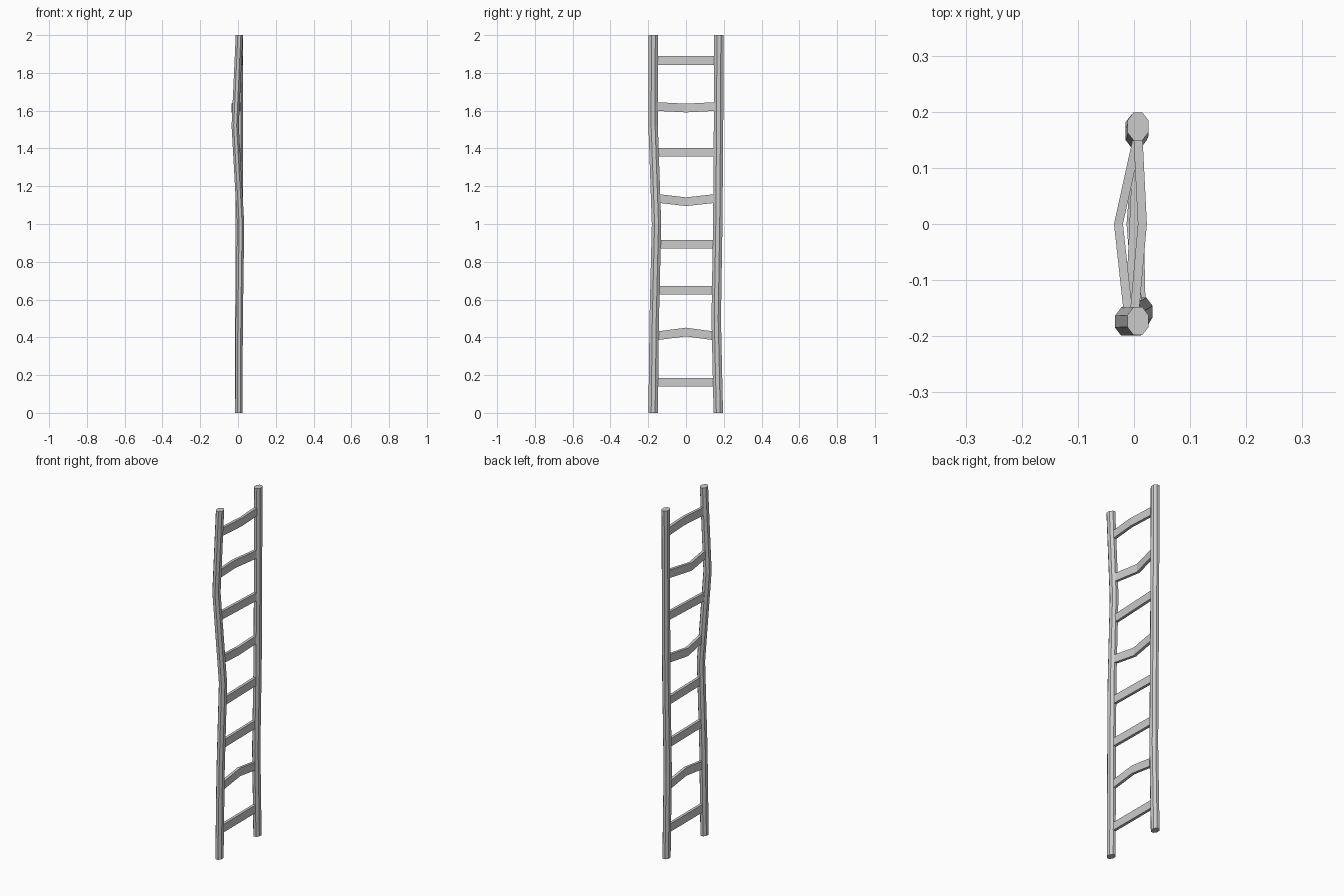
import bpy, bmesh, math

if "Cube" in bpy.data.objects:
    bpy.data.objects.remove(bpy.data.objects["Cube"])


def loft(name, rings):
    """Skin a list of equal-sized rings and cap both ends."""
    bm = bmesh.new()
    vr = [[bm.verts.new(p) for p in ring] for ring in rings]
    n = len(vr[0])
    for a, b in zip(vr, vr[1:]):
        for i in range(n):
            j = (i + 1) % n
            bm.faces.new((a[i], a[j], b[j], b[i]))
    bm.faces.new(vr[0])
    bm.faces.new(vr[-1])
    bmesh.ops.recalc_face_normals(bm, faces=bm.faces)
    me = bpy.data.meshes.new(name)
    bm.to_mesh(me)
    bm.free()
    ob = bpy.data.objects.new(name, me)
    bpy.context.collection.objects.link(ob)


def octagon(x, y, z, hx=0.019, hy=0.025):
    k = 1 / math.cos(math.pi / 8)
    angles = [math.pi / 8 + i * math.pi / 4 for i in range(8)]
    return [(x + hx * k * math.cos(a), y + hy * k * math.sin(a), z) for a in angles]


def rail_at(path, z):
    """Centre of a rail at height z."""
    for (x0, y0, z0), (x1, y1, z1) in zip(path, path[1:]):
        if z <= z1:
            t = (z - z0) / (z1 - z0)
            return x0 + t * (x1 - x0), y0 + t * (y1 - y0)


# crooked side rails: centre points (x, y, z)
near = [(0.004, -0.174, 0), (0.007, -0.168, 0.5), (0.014, -0.156, 1),
        (-0.015, -0.174, 1.52), (0.007, -0.173, 2)]
far = [(0.004, 0.171, 0), (0.004, 0.160, 0.5), (0.007, 0.168, 1),
       (0.007, 0.172, 1.5), (0.007, 0.174, 2)]
loft("near_rail", [octagon(*p) for p in near])
loft("far_rail", [octagon(*p) for p in far])

# rungs: end height, middle rise, middle shift in x
rungs = [(0.162, 0, 0), (0.408, 0.02, 0), (0.649, 0, 0), (0.893, 0, 0),
         (1.135, -0.017, -0.012), (1.38, 0, 0), (1.622, -0.008, -0.026), (1.866, 0, 0.011)]
HX, HZ = 0.008, 0.023
for i, (z, rise, shift) in enumerate(rungs):
    (xa, ya), (xb, yb) = rail_at(near, z), rail_at(far, z)
    xm = (xa + xb) / 2 + shift
    centres = [(xa, ya + 0.015, z), (xm, 0, z + rise), (xb, yb - 0.015, z)]
    loft(f"rung_{i + 1}", [[(x + sx * HX, y, h + sz * HZ)
                            for sx, sz in ((-1, -1), (1, -1), (1, 1), (-1, 1))]
                           for x, y, h in centres])
